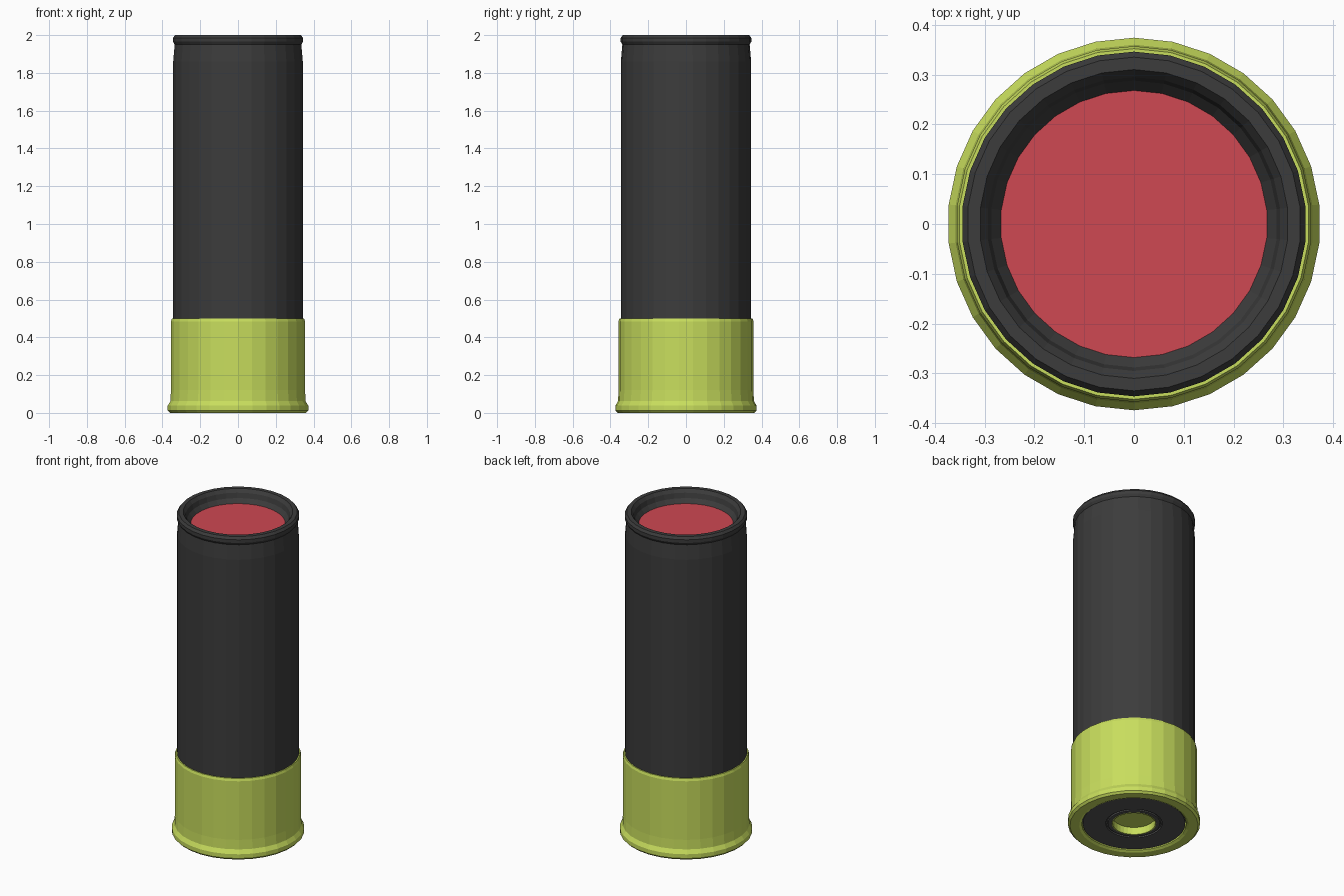
import bpy, bmesh, math

if "Cube" in bpy.data.objects:
    bpy.data.objects.remove(bpy.data.objects["Cube"])

SIDES = 30


def material(name, rgb):
    m = bpy.data.materials.new(name)
    m.diffuse_color = (*rgb, 1)
    m.use_nodes = True
    m.node_tree.nodes["Principled BSDF"].inputs["Base Color"].default_value = m.diffuse_color
    return m


def lathe(name, profile, mat):
    """Revolve (radius, z) points around z; radius 0 closes to a centre point."""
    bm = bmesh.new()
    rings = []
    for r, z in profile:
        if r == 0:
            rings.append([bm.verts.new((0, 0, z))] * SIDES)
        else:
            rings.append([bm.verts.new((r * math.sin(2 * math.pi * i / SIDES),
                                        r * math.cos(2 * math.pi * i / SIDES), z))
                          for i in range(SIDES)])
    for a, b in zip(rings, rings[1:]):
        for i in range(SIDES):
            j = (i + 1) % SIDES
            bm.faces.new(list(dict.fromkeys((a[i], a[j], b[j], b[i]))))
    bmesh.ops.recalc_face_normals(bm, faces=bm.faces)
    mesh = bpy.data.meshes.new(name)
    bm.to_mesh(mesh)
    bm.free()
    mesh.materials.append(mat)
    obj = bpy.data.objects.new(name, mesh)
    bpy.context.collection.objects.link(obj)
    return obj


black = material("black_plastic", (0.045, 0.045, 0.045))
dark = material("dark_metal", (0.09, 0.09, 0.09))
brass = material("yellow_green_metal", (0.58, 0.73, 0.11))
red = material("red_card", (0.62, 0.065, 0.085))

# Tube with a rolled lip at the mouth
lathe("hull_tube", [(0, 0.4), (0.345, 0.4), (0.345, 1.86), (0.337, 1.95),
                    (0.346, 1.965), (0.346, 1.985), (0.335, 2.0), (0.31, 2.0),
                    (0.295, 1.98), (0.288, 1.95), (0.268, 1.925), (0.268, 1.90),
                    (0, 1.90), ], black)

# Card closing the recessed mouth
lathe("mouth_card", [(0, 1.905), (0.27, 1.905), (0.27, 1.925), (0, 1.925)], red)

# Metal cup with a flared foot rim, open underneath
lathe("base_cup", [(0, 0.06), (0.295, 0.06), (0.295, 0.008), (0.31, 0.0),
                   (0.362, 0.0), (0.374, 0.012), (0.374, 0.038), (0.36, 0.062),
                   (0.357, 0.12), (0.357, 0.485), (0.352, 0.5), (0.343, 0.5),
                   (0.343, 0.4), (0, 0.4)], brass)

# Grey plate set into the underside, with a groove round the centre hole
lathe("base_plate", [(0.125, 0.055), (0.125, 0.012), (0.148, 0.012), (0.15, 0.02),
                     (0.158, 0.02), (0.16, 0.012), (0.29, 0.012), (0.29, 0.055),
                     (0.125, 0.055)], dark)

# Recessed metal primer cup
lathe("primer_cup", [(0, 0.055), (0.12, 0.055), (0.12, 0.01), (0.126, 0.01),
                     (0.126, 0.058), (0, 0.058)], brass)
